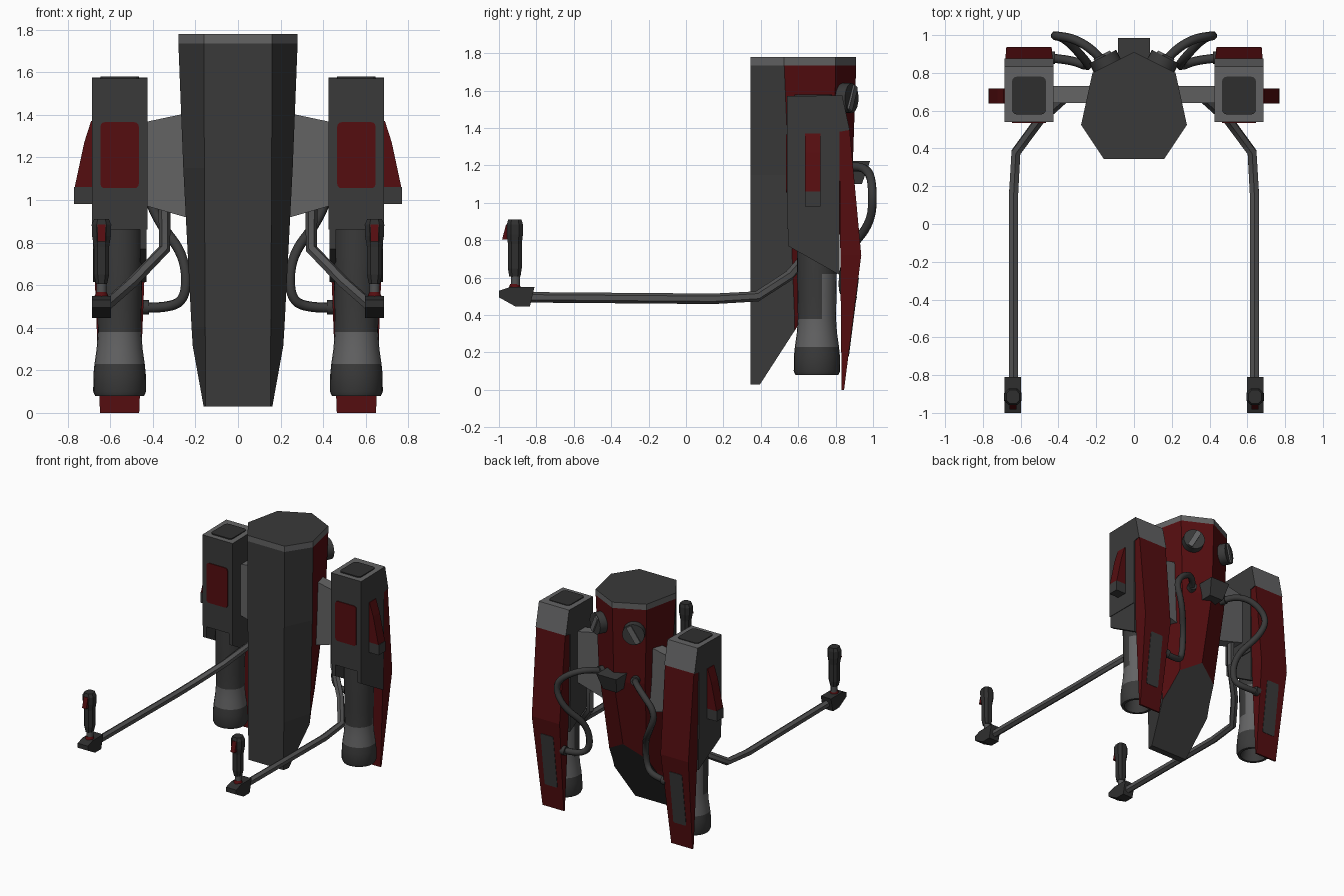
import bpy, bmesh, math
from mathutils import Vector, Matrix

cube = bpy.data.objects.get("Cube")
if cube:
    bpy.data.objects.remove(cube, do_unlink=True)


def material(name, rgb):
    m = bpy.data.materials.new(name)
    m.use_nodes = True
    m.diffuse_color = (*rgb, 1)
    node = next(n for n in m.node_tree.nodes if n.type == "BSDF_PRINCIPLED")
    node.inputs["Base Color"].default_value = (*rgb, 1)
    node.inputs["Roughness"].default_value = 0.7
    return m


DARK = material("dark grey", (0.042, 0.042, 0.042))
LIGHT = material("light grey", (0.125, 0.125, 0.127))
RED = material("deep red", (0.09, 0.004, 0.005))
BLACK = material("charcoal", (0.028, 0.028, 0.028))
STEEL = material("tube grey", (0.085, 0.085, 0.086))


def finish(name, bm, mats, rule=None, smooth=False):
    """Turn a bmesh into an object; rule picks the material of each face."""
    bmesh.ops.recalc_face_normals(bm, faces=bm.faces[:])
    bm.normal_update()
    if rule:
        for f in bm.faces:
            f.material_index = rule(f.calc_center_median(), f.normal)
    me = bpy.data.meshes.new(name)
    bm.to_mesh(me)
    bm.free()
    for m in mats:
        me.materials.append(m)
    ob = bpy.data.objects.new(name, me)
    bpy.context.collection.objects.link(ob)
    if smooth:
        activate(ob)
        bpy.ops.object.shade_smooth_by_angle(angle=math.radians(40))
    return ob


def activate(ob):
    bpy.ops.object.select_all(action="DESELECT")
    ob.select_set(True)
    bpy.context.view_layer.objects.active = ob


def loft(rings):
    """Skin closed rings of points and cap both ends."""
    bm = bmesh.new()
    rows = [[bm.verts.new(p) for p in ring] for ring in rings]
    n = len(rows[0])
    for a, b in zip(rows, rows[1:]):
        for i in range(n):
            j = (i + 1) % n
            bm.faces.new((a[i], a[j], b[j], b[i]))
    bm.faces.new(rows[0])
    bm.faces.new(rows[-1])
    return bm


def prism_x(profile, x0, x1):
    """Extrude a (y, z) profile along x."""
    return loft([[(x, y, z) for y, z in profile] for x in (x0, x1)])


def rounded_rect(w, h, r, steps=3):
    pts = []
    for k, (sx, sy) in enumerate(((1, 1), (-1, 1), (-1, -1), (1, -1))):
        for i in range(steps + 1):
            a = math.pi / 2 * (k + i / steps)
            pts.append((sx * (w / 2 - r) + r * math.cos(a), sy * (h / 2 - r) + r * math.sin(a)))
    return pts


def plate(name, size, radius, thick, matrix, mat):
    """Thin rounded plate centred on a frame whose z axis faces outward."""
    pts = rounded_rect(*size, radius)
    bm = loft([[matrix @ Vector((x, y, t)) for x, y in pts] for t in (-thick, thick)])
    return finish(name, bm, [mat])


def tube(name, points, radius, mat, kind="POLY", sides=2):
    cu = bpy.data.curves.new(name, "CURVE")
    cu.dimensions = "3D"
    cu.bevel_depth = radius
    cu.bevel_resolution = sides
    cu.use_fill_caps = True
    sp = cu.splines.new(kind)
    sp.points.add(len(points) - 1)
    for p, co in zip(sp.points, points):
        p.co = (*co, 1)
    if kind == "NURBS":
        sp.use_endpoint_u = True
        sp.order_u = 3
        sp.resolution_u = 6
    cu.materials.append(mat)
    ob = bpy.data.objects.new(name, cu)
    bpy.context.collection.objects.link(ob)
    activate(ob)
    bpy.ops.object.convert(target="MESH")
    bpy.ops.object.shade_smooth_by_angle(angle=math.radians(50))


def cylinder(name, radius, depth, matrix, mat, sides=20, top=None):
    bm = bmesh.new()
    bmesh.ops.create_cone(bm, cap_ends=True, segments=sides, radius1=radius,
                          radius2=top or radius, depth=depth, matrix=matrix)
    return finish(name, bm, [mat], smooth=True)


def facing(pos, normal, up=(0, 0, 1)):
    z = Vector(normal).normalized()
    x = Vector(up).cross(z).normalized()
    y = z.cross(x)
    m = Matrix((x, y, z)).transposed().to_4x4()
    m.translation = pos
    return m


# Central body: seven-sided tapered tank, cut by a slope under the back
def body_ring(z, front, side, rear, back):
    half = [front, side, rear]
    return ([(x, y, z) for x, y in half] + [(0, back, z)]
            + [(-x, y, z) for x, y in reversed(half)])


top = ((.16, .345), (.28, .525), (.22, .80), .91)
bm = loft([body_ring(1.78, *top), body_ring(1.735, *top),
           body_ring(1.15, (.158, .345), (.257, .55), (.20, .79), .89),
           body_ring(.40, (.154, .345), (.218, .58), (.155, .70), .73),
           body_ring(.03, (.152, .345), (.195, .58), (.13, .62), .65)])
cut = bmesh.ops.bisect_plane(bm, geom=bm.verts[:] + bm.edges[:] + bm.faces[:],
                             plane_co=(0, .396, .03), plane_no=(0, 1.55, -1), clear_outer=True)
bmesh.ops.holes_fill(bm, edges=[e for e in bm.edges if e.is_boundary])


def body_colour(c, n):
    if n.z > .8 or n.z < -.4:
        return 0
    if c.z > 1.735:
        return 2
    return 1 if n.y > 0 else 0


finish("central_body", bm, [DARK, RED, LIGHT], body_colour)

# Hose connector box on the back
finish("hose_connector", loft([
    [(sx * .085, y, 1.225) for sx, y in ((-1, .84), (1, .84), (1, .985), (-1, .985))],
    [(sx * .06, y, 1.10) for sx, y in ((-1, .82), (1, .82), (1, .94), (-1, .94))]]), [DARK])

for s, tag in ((1, "left"), (-1, "right")):
    def at(*p):
        return Vector((s * p[0], p[1], p[2]))

    def name(part):
        return tag + "_" + part

    cx = s * .556

    # Wing panel between the body and the pod
    finish(name("wing_panel"), loft([
        [at(x, y, z) for x, z in ((.18, 1.42), (.44, 1.365), (.44, .975), (.18, .90))]
        for y in (.64, .73)]), [LIGHT])

    # Pod housing with light cap and back shoulder
    finish(name("pod"), prism_x([(.54, 1.57), (.835, 1.575), (.875, 1.39), (.82, 1.38),
                                 (.82, .86), (.54, .86)], s * .425, s * .686), [DARK, LIGHT],
           lambda c, n: int(n.z > .8 or (n.y > .5 and c.z > 1.39)))
    for x0, x1 in ((.43, .46), (.652, .682)):
        finish(name("pod_skirt"), prism_x([(.545, .9), (.82, .9), (.82, .615), (.545, .77)],
                                          s * x0, s * x1), [DARK])
    plate(name("pod_top_panel"), (.18, .2), .025, .005,
          Matrix.Translation((cx, .68, 1.574)), BLACK)
    plate(name("pod_front_panel"), (.18, .31), .02, .005, facing((cx, .539, 1.21), (0, -1, 0)), RED)

    # Outer red wedge with grey foot
    finish(name("side_wedge"), loft([
        [at(x, y, 1.06) for x, y in ((.68, .637), (.767, .637), (.767, .718), (.68, .718))],
        [at(x, y, 1.27) for x, y in ((.68, .637), (.722, .637), (.722, .718), (.68, .718))],
        [at(x, y, 1.37) for x, y in ((.68, .637), (.69, .637), (.69, .718), (.68, .718))]]), [RED])
    finish(name("wedge_foot"), prism_x([(.637, .98), (.718, .98), (.718, 1.06), (.637, 1.06)],
                                       s * .68, s * .77), [DARK])

    # Long red back fin and its grey inlay
    rows = ((1.39, .125, .82, .875), (.72, .12, .825, .937), (0, .092, .832, .845))
    finish(name("back_fin"), loft([[(cx + d * w, y, z) for d, y in
                                    ((-1, a), (1, a), (1, b), (-1, b))] for z, w, a, b in rows]),
           [RED])
    plate(name("fin_inlay"), (.11, .42), .012, .005,
          facing((cx, .893, .39), (0, .72, -.092)), DARK)

    # Thruster nozzle with light band
    profile = [(.95, .105), (.75, .108), (.62, .106), (.5, .104), (.38, .102), (.3, .108),
               (.23, .118), (.18, .123), (.10, .124), (.08, .115), (.08, .095), (.2, .07)]
    seg = 24
    bm = loft([[(cx + r * math.cos(2 * math.pi * i / seg),
                 .70 + r * math.sin(2 * math.pi * i / seg), z) for i in range(seg)]
               for z, r in profile])
    finish(name("thruster"), bm, [DARK, LIGHT],
           lambda c, n: int((c - Vector((cx, .7, c.z))).length > .097
                            and .22 < c.z < (.62 if c.y > .73 else .38)), smooth=True)

    # Round valve knob with a slanted bar
    out = at(.45, .89, 0)
    pos = at(.15, .855, 1.56)
    frame = facing(pos, out)
    cylinder(name("valve_knob"), .08, .07, frame, DARK)
    plate(name("knob_bar"), (.04, .145), .008, .009,
          frame @ Matrix.Translation((0, 0, .037)) @ Matrix.Rotation(-s * .5, 4, "Z"), LIGHT)

    # Looping hose from body to pod
    hose = [(.13, .80, 1.16), (.17, .88, 1.2), (.30, .98, 1.18), (.44, 1.0, 1.06),
            (.37, .99, .89), (.25, .86, .74), (.24, .83, .54), (.33, .87, .49), (.46, .88, .495)]
    tube(name("hose"), [at(*p) for p in hose], .024, DARK, "NURBS")
    for p, n in (((.15, .84, 1.18), (.4, .9, .1)), ((.435, .88, .495), (1, 0, 0))):
        cylinder(name("hose_collar"), .034, .035, facing(at(*p), at(*n)), DARK, 12)

    # Control arm
    arm = [(.345, .69, 1.02), (.345, .69, .77), (.5, .55, .61), (.625, .38, .50),
           (.638, .15, .487), (.638, -.84, .495)]
    tube(name("control_arm"), [at(*p) for p in arm], .028, STEEL, sides=1)

    # Handle base, neck and grip
    hx = s * .641
    finish(name("handle_base"), prism_x([(-.81, .55), (-.94, .55), (-1, .53), (-1, .495),
                                         (-.91, .445), (-.835, .445)], hx - .044, hx + .044), [BLACK])
    cylinder(name("handle_ring"), .034, .022, Matrix.Translation((hx, -.915, .556)), RED, 12, .024)
    cylinder(name("handle_neck"), .024, .07, Matrix.Translation((hx, -.912, .59)), STEEL, 12)
    shape = ((.605, .026, .030), (.65, .036, .037), (.78, .036, .037), (.83, .044, .043),
             (.885, .046, .043), (.91, .034, .036))
    octagon = ((1, .5), (.5, 1), (-.5, 1), (-1, .5), (-1, -.5), (-.5, -1), (.5, -1), (1, -.5))
    finish(name("grip"), loft([[(hx + a * w, -.915 + b * d, z) for a, b in octagon]
                               for z, w, d in shape]), [BLACK])
    finish(name("trigger"), prism_x([(-.95, .885), (-.962, .885), (-.983, .805), (-.95, .805)],
                                    hx - .018, hx + .018), [RED])
